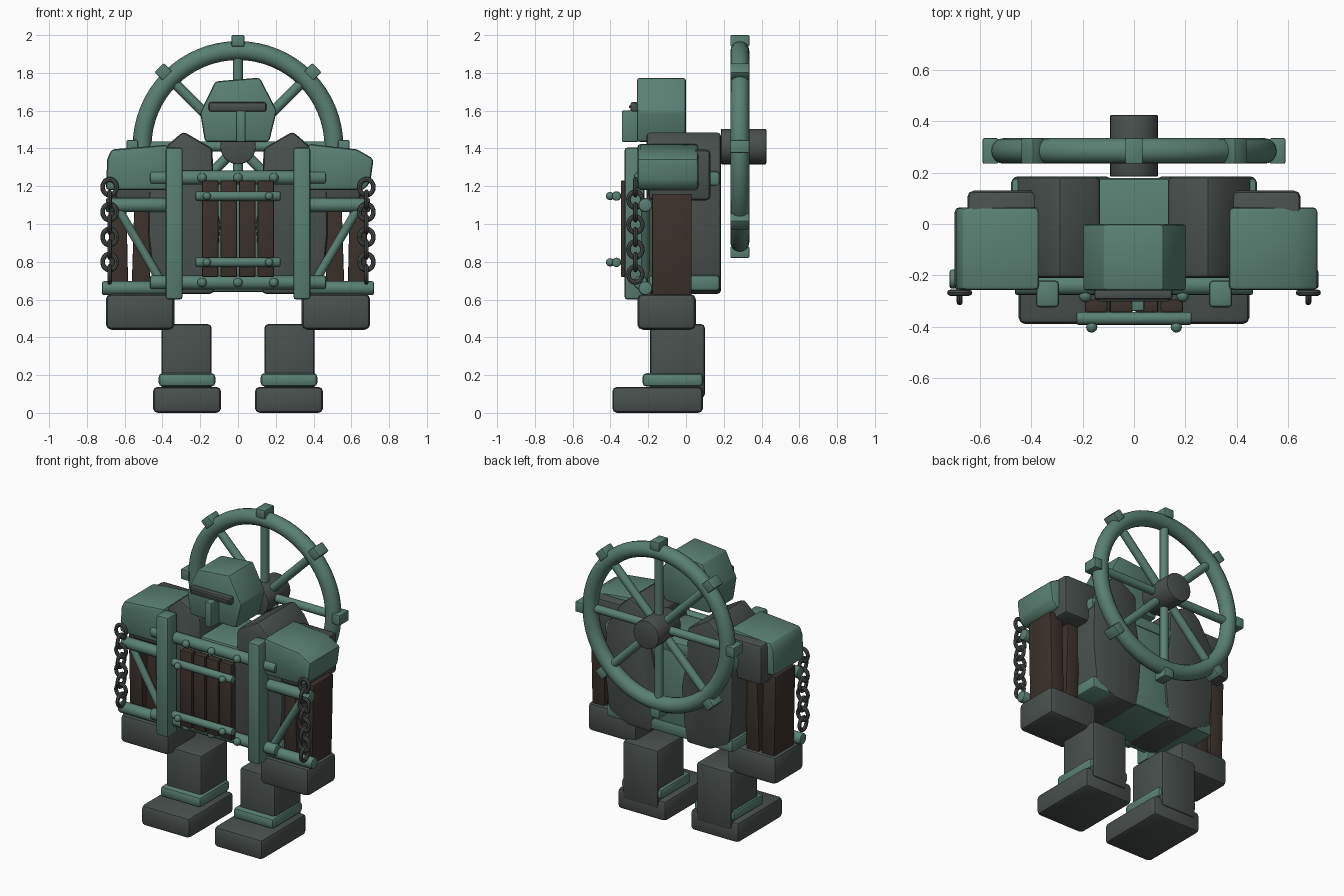
import bpy, bmesh, math
from mathutils import Vector, Matrix

if "Cube" in bpy.data.objects:
    bpy.data.objects.remove(bpy.data.objects["Cube"])


def material(name, rgb):
    m = bpy.data.materials.new(name)
    m.diffuse_color = (*rgb, 1)
    m.use_nodes = True
    m.node_tree.nodes["Principled BSDF"].inputs["Base Color"].default_value = m.diffuse_color
    return m


GREEN = material("weathered green", (0.10, 0.215, 0.172))
DARK = material("dark iron", (0.066, 0.081, 0.075))
BROWN = material("dark wood", (0.045, 0.031, 0.024))


def finish(bm, name, mat, bevel=0.0):
    """Bevel the hard edges, shade smooth by angle and link the part."""
    bmesh.ops.recalc_face_normals(bm, faces=bm.faces)
    if bevel:
        hard = [e for e in bm.edges if e.calc_face_angle(0) > 0.5]
        bmesh.ops.bevel(bm, geom=hard, offset=bevel, segments=2, profile=0.5,
                        affect='EDGES', clamp_overlap=True)
    for f in bm.faces:
        f.smooth = True
    me = bpy.data.meshes.new(name)
    bm.to_mesh(me)
    bm.free()
    me.set_sharp_from_angle(angle=math.radians(30))
    me.materials.append(mat)
    ob = bpy.data.objects.new(name, me)
    bpy.context.collection.objects.link(ob)
    return ob


def prism(name, profile, y0, y1, mat, bevel=0.02):
    """Extrude an x/z outline from y0 to y1."""
    bm = bmesh.new()
    face = bm.faces.new([bm.verts.new((x, y0, z)) for x, z in profile])
    new = bmesh.ops.extrude_face_region(bm, geom=[face])["geom"]
    bmesh.ops.translate(bm, vec=(0, y1 - y0, 0),
                        verts=[g for g in new if isinstance(g, bmesh.types.BMVert)])
    return finish(bm, name, mat, bevel)


def box(name, x0, x1, y0, y1, z0, z1, mat, bevel=0.02):
    return prism(name, [(x0, z0), (x1, z0), (x1, z1), (x0, z1)], y0, y1, mat, bevel)


def rod(name, a, b, r, mat, bevel=0.0, sides=16):
    """Cylinder between two points."""
    a, b = Vector(a), Vector(b)
    d = b - a
    mx = Matrix.Translation((a + b) / 2) @ d.to_track_quat('Z', 'Y').to_matrix().to_4x4()
    bm = bmesh.new()
    bmesh.ops.create_cone(bm, cap_ends=True, segments=sides, radius1=r, radius2=r,
                          depth=d.length, matrix=mx)
    return finish(bm, name, mat, bevel)


def stud(x, y, z, r):
    bm = bmesh.new()
    bmesh.ops.create_uvsphere(bm, u_segments=12, v_segments=8, radius=r,
                              matrix=Matrix.Translation((x, y, z)))
    finish(bm, "stud", GREEN)


def ring(name, R, r, mat, matrix, n, m):
    """Torus in the x/z plane, placed by a matrix."""
    bm = bmesh.new()
    grid = []
    for i in range(n):
        a = math.tau * i / n
        row = []
        for j in range(m):
            b = math.tau * j / m
            q = R + r * math.cos(b)
            row.append(bm.verts.new((q * math.cos(a), r * math.sin(b), q * math.sin(a))))
        grid.append(row)
    for i in range(n):
        for j in range(m):
            k, l = (i + 1) % n, (j + 1) % m
            bm.faces.new((grid[i][j], grid[k][j], grid[k][l], grid[i][l]))
    bmesh.ops.transform(bm, matrix=matrix, verts=bm.verts)
    return finish(bm, name, mat)


# Torso core
box("torso_core", -0.2, 0.2, -0.2, 0.17, 0.64, 1.27, GREEN)
box("torso_base", -0.47, 0.47, -0.2, 0.18, 0.645, 0.73, GREEN)
box("torso_shoulder_beam", -0.48, 0.48, -0.2, 0.18, 1.2, 1.28, GREEN)

# Head with visor slot and nose guard
prism("head", [(-0.12, 1.755), (0.115, 1.775), (0.205, 1.6), (0.165, 1.435),
               (-0.175, 1.435), (-0.2, 1.59)], -0.26, 0.0, GREEN, 0.015)
box("visor", -0.155, 0.15, -0.295, -0.25, 1.595, 1.645, DARK, 0.012)
box("visor_ridge", -0.14, 0.135, -0.302, -0.29, 1.613, 1.628, DARK, 0.003)
box("nose_guard", -0.01, 0.04, -0.34, -0.25, 1.435, 1.6, GREEN, 0.008)

# Wheel on the back
WZ, WY = 1.41, 0.285
hub = Vector((0, WY, WZ))
rod("wheel_hub", (0, 0.185, WZ), (0, 0.425, WZ), 0.094, DARK, 0.006, 28)
ring("wheel_rim", 0.508, 0.05, GREEN, Matrix.Translation(hub), 64, 16)
for i in range(8):
    a = i * math.pi / 4
    rod("wheel_spoke", hub, hub + Vector((math.cos(a), 0, math.sin(a))) * 0.5, 0.027, GREEN)
    peg = box("wheel_peg", -0.034, 0.034, -0.05, 0.05, 0.53, 0.59, GREEN, 0.006)
    peg.data.transform(Matrix.Translation(hub) @ Matrix.Rotation(a, 4, 'Y'))

# Front gate: cross beams, planks, rails and studs
for z in (1.245, 0.69):
    rod("gate_beam", (-0.465, -0.24, z), (0.465, -0.24, z), 0.037, GREEN, 0.01)
    for x in (-0.19, 0, 0.19):
        stud(x, -0.28, z, 0.025)
for x in (-0.147, -0.049, 0.049, 0.147):
    box("gate_plank", x - 0.044, x + 0.044, -0.345, -0.295, 0.72, 1.23, BROWN, 0.006)
for z in (1.148, 0.797):
    rod("gate_rail", (-0.225, -0.368, z), (0.225, -0.368, z), 0.025, GREEN, 0.008)
    for x in (-0.165, 0.165):
        stud(x, -0.402, z, 0.022)

# Pauldron outlines differ slightly between sides
PAULDRON = {1: [(0.37, 1.18), (0.665, 1.18), (0.7, 1.22), (0.718, 1.345), (0.63, 1.395), (0.37, 1.425)],
            -1: [(0.37, 1.18), (0.7, 1.18), (0.692, 1.345), (0.67, 1.395), (0.37, 1.42)]}

for s in (-1, 1):
    def sbox(name, x0, x1, *rest):
        return box(name, s * x0, s * x1, *rest)

    # Legs
    sbox("foot", 0.09, 0.45, -0.39, 0.09, 0.0, 0.138, DARK, 0.025)
    sbox("leg", 0.14, 0.405, -0.19, 0.1, 0.08, 0.47, DARK, 0.02)
    sbox("ankle_cuff", 0.12, 0.42, -0.23, 0.09, 0.14, 0.21, GREEN, 0.02)

    # Torso half with chamfered corners
    half = [(0.13, 0.63), (0.3, 0.63), (0.45, 0.7), (0.475, 0.95), (0.47, 1.25),
            (0.37, 1.42), (0.29, 1.49), (0.135, 1.4), (0.13, 1.2), (0.09, 1.0), (0.11, 0.75)]
    prism("torso_half", [(s * x, z) for x, z in half], -0.21, 0.186, DARK, 0.02)

    # Front post
    sbox("front_post", 0.293, 0.383, -0.325, -0.22, 0.6, 1.405, GREEN, 0.015)

    # Arm: pauldron, shoulder block, planks and fist
    prism("pauldron", [(s * x, z) for x, z in PAULDRON[s]], -0.258, 0.065, GREEN, 0.018)
    sbox("shoulder_block", 0.38, 0.65, -0.2, 0.13, 1.125, 1.395, DARK, 0.025)
    for x0, x1, lean in ((0.47, 0.565, -0.018), (0.58, 0.675, 0.012)):
        prism("arm_plank", [(s * x0, 0.6), (s * x1, 0.6), (s * (x1 + lean), 1.16),
                            (s * (x0 + lean), 1.16)], -0.18, 0.03, BROWN, 0.006)
    sbox("fist", 0.337, 0.7, -0.258, 0.052, 0.44, 0.63, DARK, 0.03)

    # Arm rails and brace
    for z, end in ((1.1, 0.7), (0.66, 0.72)):
        rod("arm_rail", (s * 0.38, -0.215, z), (s * end, -0.215, z), 0.037, GREEN, 0.01)
    rod("arm_brace", (s * 0.64, -0.215, 1.09), (s * 0.41, -0.215, 0.7), 0.023, GREEN)

    # Hanging chain of alternating links
    for i in range(8):
        turn = Matrix.Rotation(math.pi / 2 * (i % 2), 4, 'Z')
        m = Matrix.Translation((s * 0.68, -0.268, 1.195 - 0.066 * i)) @ turn
        ring("chain_link", 0.037, 0.012, DARK, m @ Matrix.Diagonal((1, 1, 1.12, 1)), 20, 8)
